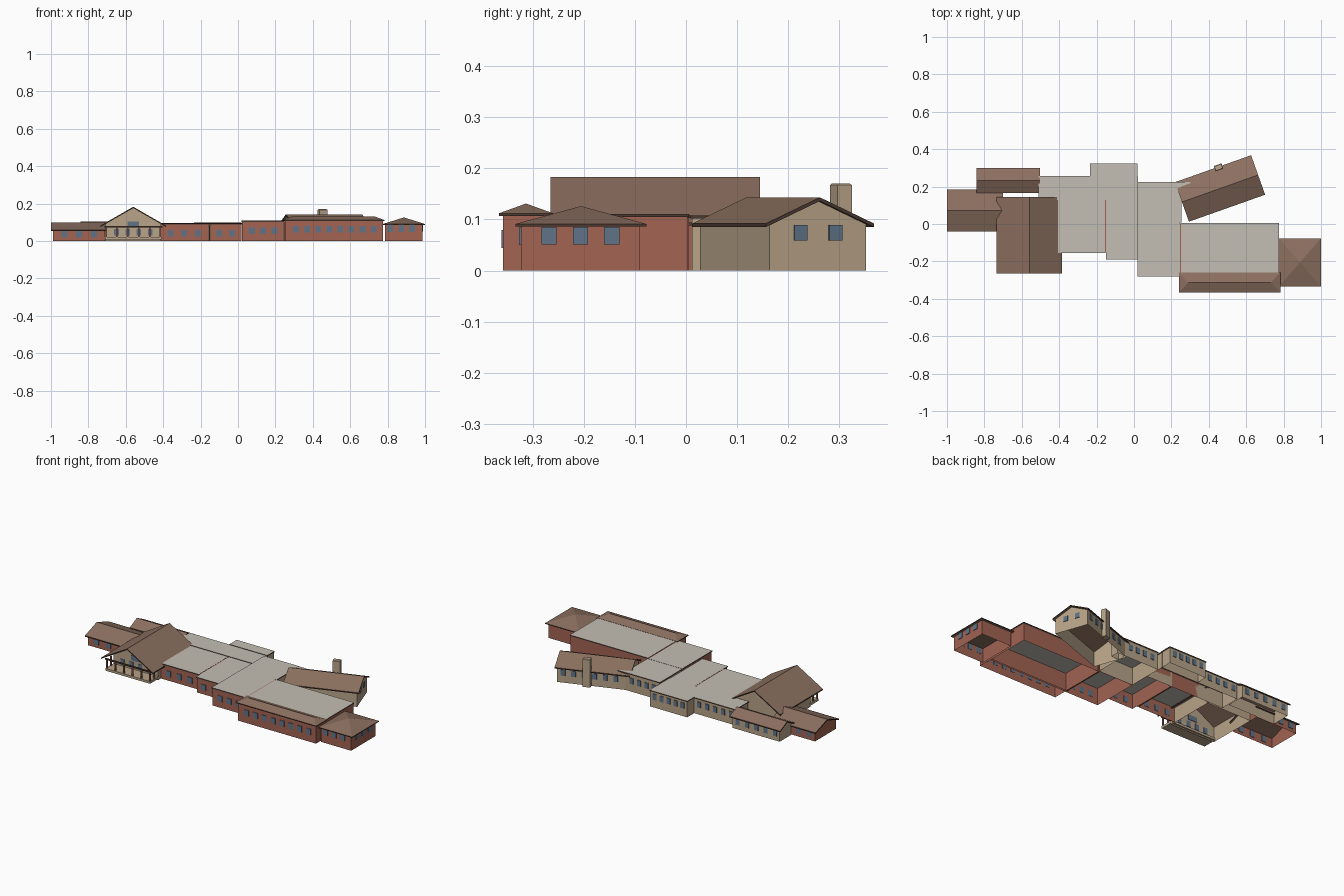
import bpy, bmesh, math
from mathutils import Matrix, Vector

if "Cube" in bpy.data.objects:
    bpy.data.objects.remove(bpy.data.objects["Cube"], do_unlink=True)


def material(name, rgb):
    m = bpy.data.materials.new(name)
    m.use_nodes = True
    m.diffuse_color = (*rgb, 1)
    m.node_tree.nodes["Principled BSDF"].inputs["Base Color"].default_value = (*rgb, 1)
    return m


BRICK = material("red brick", (0.36, 0.125, 0.085))
TAN = material("tan siding", (0.48, 0.37, 0.25))
SHINGLE = material("brown shingle", (0.26, 0.16, 0.115))
GREY = material("grey flat roof", (0.55, 0.52, 0.46))
GLASS = material("blue glass", (0.115, 0.175, 0.25))
TRIM = material("dark brown trim", (0.07, 0.04, 0.03))


def finish(name, bm, mats, rule=None, loc=(0, 0, 0), angle=0):
    """Turn a bmesh into an object; rule picks the material slot of a face."""
    bm.normal_update()
    if rule:
        for f in bm.faces:
            f.material_index = rule(f)
    me = bpy.data.meshes.new(name)
    bm.to_mesh(me)
    bm.free()
    for m in mats:
        me.materials.append(m)
    ob = bpy.data.objects.new(name, me)
    ob.location = loc
    ob.rotation_euler.z = angle
    bpy.context.collection.objects.link(ob)
    return ob


def add_box(bm, x0, x1, y0, y1, z0, z1):
    centre = Vector((x0 + x1, y0 + y1, z0 + z1)) / 2
    scale = Matrix.Diagonal((x1 - x0, y1 - y0, z1 - z0, 1))
    bmesh.ops.create_cube(bm, size=1, matrix=Matrix.Translation(centre) @ scale)


def box(name, x0, x1, y0, y1, z0, z1, mat):
    bm = bmesh.new()
    add_box(bm, x0, x1, y0, y1, z0, z1)
    return finish(name, bm, [mat])


def walls(name, x0, x1, y0, y1, h, mat):
    """Four walls, open below and above."""
    bm = bmesh.new()
    add_box(bm, x0, x1, y0, y1, 0, h)
    bm.normal_update()
    bmesh.ops.delete(bm, geom=[f for f in bm.faces if abs(f.normal.z) > 0.5],
                     context="FACES_ONLY")
    return finish(name, bm, [mat])


def flat_block(name, x0, x1, y0, y1, h, mat):
    """Walls under a flat grey roof with a dark edge."""
    walls(name + "_walls", x0, x1, y0, y1, h - 0.004, mat)
    o = 0.003
    bm = bmesh.new()
    add_box(bm, x0 - o, x1 + o, y0 - o, y1 + o, h - 0.006, h)
    finish(name + "_roof", bm, [GREY, TRIM], lambda f: int(abs(f.normal.z) < 0.5))


def extrude_profile(bm, pts, x0, x1):
    f = bm.faces.new([bm.verts.new((x0, y, z)) for y, z in pts])
    out = bmesh.ops.extrude_face_region(bm, geom=[f])
    bmesh.ops.translate(bm, vec=(x1 - x0, 0, 0),
                        verts=[v for v in out["geom"] if isinstance(v, bmesh.types.BMVert)])
    bmesh.ops.recalc_face_normals(bm, faces=bm.faces)


def gable(name, centre, length, width, eave, ridge, mat, angle=0, over=0.012,
          front=0.0):
    """Gabled building along local x; front recesses the wall at the +x end."""
    hw, t = width / 2, 0.007
    loc = (*centre, 0)
    roof = bmesh.new()
    extrude_profile(roof, [(-hw, eave), (0, ridge), (hw, eave),
                           (hw, eave - t), (0, ridge - t), (-hw, eave - t)],
                    -length / 2, length / 2)

    def edge(f):
        return int(abs(f.normal.x) > 0.9 or abs(f.normal.y) > 0.9)
    finish(name + "_roof", roof, [SHINGLE, TRIM], edge, loc, angle)
    w = hw - over
    side = eave - t + (ridge - eave) * over / hw
    body = bmesh.new()
    extrude_profile(body, [(-w, 0), (-w, side), (0, ridge - t), (w, side), (w, 0)],
                    over - length / 2, length / 2 - over - front)
    # keep the side and gable walls only
    bmesh.ops.delete(body, geom=[f for f in body.faces if abs(f.normal.z) > 0.5],
                     context="FACES_ONLY")
    finish(name + "_walls", body, [mat], None, loc, angle)


def hip(name, x0, x1, y0, y1, eave, ridge, inset):
    """Hipped roof with its ridge along x."""
    bm = bmesh.new()
    for x in (x0, x1):
        for y in (y0, y1):
            for z in (eave - 0.005, eave):
                bm.verts.new((x, y, z))
    for x in {x0 + inset, x1 - inset}:
        bm.verts.new((x, (y0 + y1) / 2, ridge))
    bmesh.ops.convex_hull(bm, input=bm.verts)
    finish(name, bm, [SHINGLE, TRIM], lambda f: int(abs(f.normal.z) < 0.1))


def windows(name, start, end, n, z, w=0.03, h=0.035):
    """Row of n thin panes with centres running from start to end."""
    a, b = Vector(start), Vector(end)
    d = b - a
    bm = bmesh.new()
    turn = Matrix.Rotation(math.atan2(d.y, d.x), 4, "Z")
    for i in range(n):
        p = a + d * (i / max(n - 1, 1))
        bmesh.ops.create_cube(bm, size=1, matrix=Matrix.Translation((p.x, p.y, z))
                              @ turn @ Matrix.Diagonal((w, 0.005, h, 1)))
    finish(name, bm, [GLASS])


# Flat-roofed blocks
flat_block("classroom_west", -0.415, -0.158, -0.152, 0.13, 0.094, BRICK)
flat_block("classroom_mid", -0.146, 0.018, -0.187, 0.13, 0.094, BRICK)
flat_block("rear_corridor", -0.508, 0.018, 0.13, 0.253, 0.097, TAN)
flat_block("rear_bay", -0.232, 0.017, 0.256, 0.32, 0.1, TAN)
flat_block("centre_front", 0.022, 0.242, -0.277, 0.006, 0.109, BRICK)
flat_block("centre_rear", 0.022, 0.25, 0.012, 0.222, 0.108, TAN)
flat_block("centre_link", 0.25, 0.3, 0.17, 0.222, 0.107, TAN)
flat_block("east_hall", 0.254, 0.773, -0.275, 0.003, 0.111, BRICK)
box("west_party_wall", -0.155, -0.149, -0.152, 0.128, 0, 0.093, BRICK)
box("east_party_wall", 0.245, 0.251, -0.277, 0.003, 0, 0.109, BRICK)

# Front range with hipped roof, and the east pavilion
walls("front_range_walls", 0.25, 0.775, -0.358, -0.265, 0.108, BRICK)
hip("front_range_roof", 0.24, 0.782, -0.366, -0.26, 0.112, 0.131, 0.05)
walls("pavilion_walls", 0.785, 0.986, -0.323, -0.09, 0.088, BRICK)
hip("pavilion_roof", 0.774, 1.0, -0.334, -0.077, 0.091, 0.126, 0.113)

# Gabled wings
TILT = math.radians(19.5)
gable("west_wing", (-0.85, 0.073), 0.3, 0.225, 0.06, 0.099, BRICK)
gable("north_west_wing", (-0.673, 0.233), 0.34, 0.135, 0.072, 0.105, TAN)
gable("angled_wing", (0.46, 0.19), 0.432, 0.224, 0.092, 0.143, TAN, TILT)
gable("assembly_hall", (-0.56, -0.06), 0.41, 0.348, 0.083, 0.183, TAN,
      -math.pi / 2, 0.025, 0.06)

# Porch of the assembly hall
box("porch_floor", -0.71, -0.41, -0.258, -0.17, 0.008, 0.022, TAN)
box("porch_beam", -0.715, -0.405, -0.256, -0.248, 0.073, 0.081, TRIM)
posts = bmesh.new()
for i in range(6):
    x = -0.705 + i * 0.058
    add_box(posts, x - 0.004, x + 0.004, -0.256, -0.248, 0.02, 0.076)
for x in (-0.705, -0.415):
    add_box(posts, x - 0.004, x + 0.004, -0.215, -0.207, 0.02, 0.08)
finish("porch_posts", posts, [BRICK])
windows("hall_windows", (-0.65, -0.18), (-0.47, -0.18), 4, 0.047, 0.025)
windows("hall_gable_window", (-0.56, -0.18), (-0.55, -0.18), 1, 0.09, 0.06, 0.03)

# Chimney with chamfered top
chimney = bmesh.new()
add_box(chimney, -0.022, 0.022, -0.015, 0.015, 0, 0.17)
chimney.normal_update()
top = [e for e in chimney.edges if all(v.co.z > 0.1 for v in e.verts)]
bmesh.ops.bevel(chimney, geom=top, offset=0.003, segments=1, affect="EDGES")
finish("chimney", chimney, [TAN], None, (0.452, 0.303, 0), TILT)

# Front windows
windows("west_wing_windows", (-0.93, -0.028), (-0.77, -0.028), 3, 0.035)
windows("classroom_west_windows", (-0.36, -0.153), (-0.215, -0.153), 3, 0.042)
windows("classroom_mid_windows", (-0.1, -0.188), (-0.03, -0.188), 2, 0.042)
windows("centre_windows", (0.075, -0.278), (0.195, -0.278), 3, 0.055)
windows("front_range_windows", (0.31, -0.359), (0.725, -0.359), 8, 0.062)
windows("pavilion_front_windows", (0.815, -0.324), (0.93, -0.324), 3, 0.067)
windows("pavilion_side_windows", (0.987, -0.268), (0.987, -0.145), 3, 0.068)

# Rear and end windows
windows("west_wing_rear_windows", (-0.95, 0.174), (-0.88, 0.174), 2, 0.037)
windows("north_west_windows", (-0.8, 0.289), (-0.55, 0.289), 5, 0.045, 0.025)
windows("corridor_windows", (-0.48, 0.254), (-0.265, 0.254), 5, 0.06, 0.025)
windows("rear_bay_windows", (-0.2, 0.321), (-0.015, 0.321), 5, 0.065, 0.025)
windows("centre_rear_windows", (0.06, 0.223), (0.21, 0.223), 4, 0.065, 0.025)


def angled(u, v):
    p = Matrix.Rotation(TILT, 2) @ Vector((u, v))
    return (p.x + 0.46, p.y + 0.19)


windows("angled_end_windows", angled(0.205, -0.036), angled(0.205, 0.036), 2, 0.074, 0.027, 0.03)
windows("angled_rear_windows", angled(-0.13, 0.101), angled(0.17, 0.101), 6, 0.06, 0.025)
